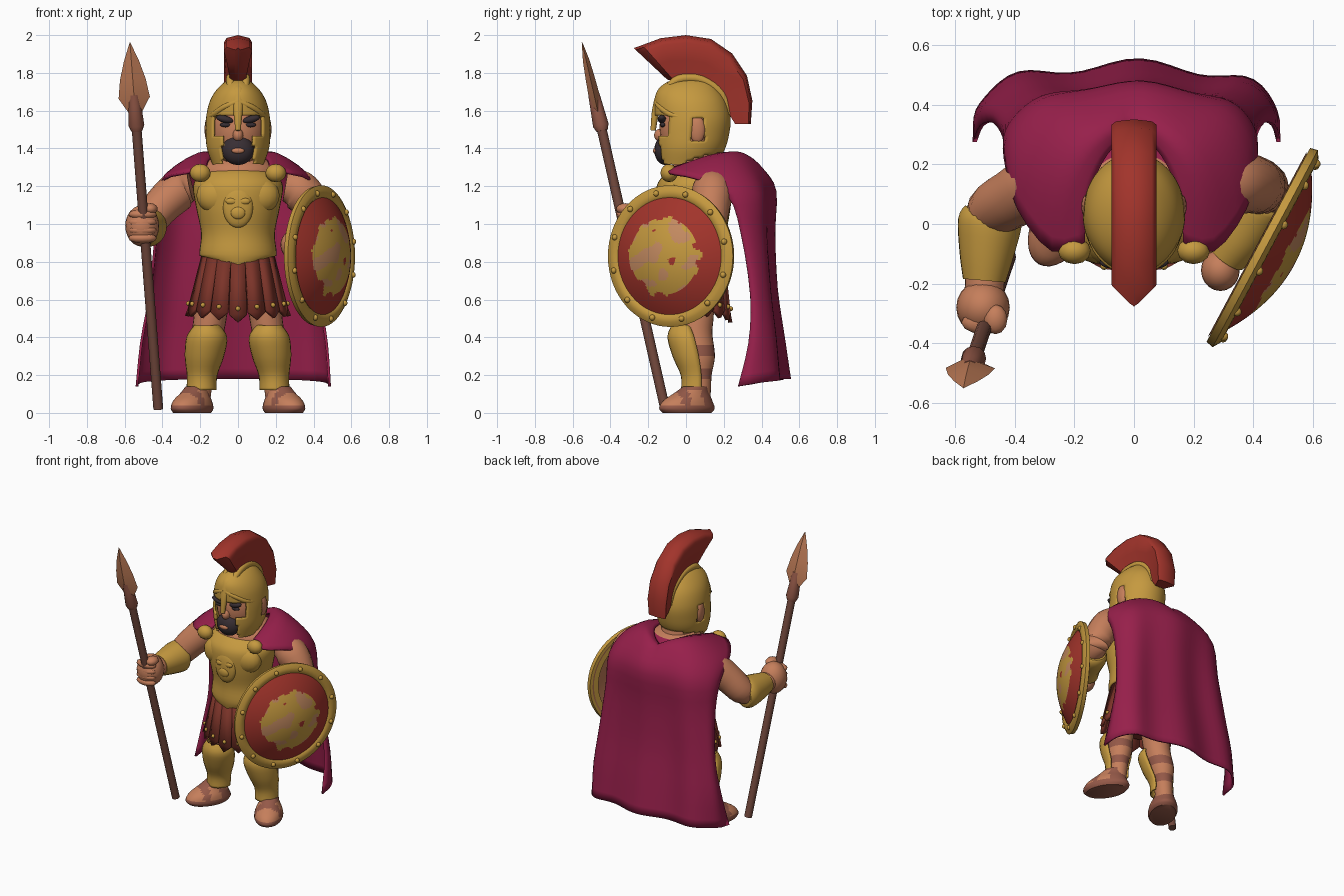
import bpy, bmesh, math
from math import sin, cos, pi
from mathutils import Vector, Matrix, Euler, noise

if "Cube" in bpy.data.objects:
    bpy.data.objects.remove(bpy.data.objects["Cube"])

def material(name, *rgb):
    m = bpy.data.materials.new(name)
    m.use_nodes = True
    m.diffuse_color = (*rgb, 1)
    m.node_tree.nodes["Principled BSDF"].inputs["Base Color"].default_value = (*rgb, 1)
    return m

GOLD = material("gold", .56, .32, .05)
SKIN = material("skin", .56, .21, .105)
RED = material("crest_red", .36, .034, .024)
CRIMSON = material("cloak_crimson", .31, .014, .07)
LEATHER = material("skirt_leather", .2, .034, .022)
WOOD = material("shaft_wood", .17, .066, .046)
SANDAL = material("sandal_brown", .3, .1, .065)
BLACK = material("beard_black", .04, .028, .034)
COPPER = material("copper", .52, .2, .095)
TAN = material("shield_tan", .56, .26, .12)

def finish(name, bm, mat, angle=45, matrix=None):
    bmesh.ops.recalc_face_normals(bm, faces=bm.faces)
    me = bpy.data.meshes.new(name)
    bm.to_mesh(me)
    bm.free()
    ob = bpy.data.objects.new(name, me)
    bpy.context.collection.objects.link(ob)
    me.materials.append(mat)
    if matrix:
        ob.matrix_world = matrix
    bpy.ops.object.select_all(action='DESELECT')
    ob.select_set(True)
    bpy.context.view_layer.objects.active = ob
    bpy.ops.object.shade_smooth_by_angle(angle=math.radians(angle))
    return ob

def bridge(name, mat, rings, caps=True, closed=True, angle=45, matrix=None):
    bm = bmesh.new()
    rows = [[bm.verts.new(p) for p in ring] for ring in rings]
    n = len(rows[0])
    for a, b in zip(rows, rows[1:]):
        for i in range(n if closed else n - 1):
            j = (i + 1) % n
            bm.faces.new((a[i], a[j], b[j], b[i]))
    if caps:
        bm.faces.new(rows[0])
        bm.faces.new(rows[-1])
    return finish(name, bm, mat, angle, matrix)

def spline(keys, steps):
    out = []
    for i in range(len(keys) - 1):
        a, b, c, d = (keys[max(0, min(len(keys) - 1, i + k))] for k in (-1, 0, 1, 2))
        for s in range(steps):
            t = s / steps
            out.append([q + .5 * t * (r - p + t * (2*p - 5*q + 4*r - w + t * (3*(q - r) + w - p)))
                        for p, q, r, w in zip(a, b, c, d)])
    return out + [list(keys[-1])]

def loft(name, mat, keys, steps=4, segs=24, tilt=False, **kw):
    """Elliptical sections (x, y, z, rx, ry), optionally turned along the path."""
    pts = spline(keys, steps)
    rings = []
    for i, (x, y, z, rx, ry) in enumerate(pts):
        d = Vector(pts[min(i + 1, len(pts) - 1)][:3]) - Vector(pts[max(i - 1, 0)][:3])
        q = Vector((0, 0, 1)).rotation_difference(d) if tilt else Euler((0, 0, 0)).to_quaternion()
        rings.append([Vector((x, y, z)) + q @ Vector((rx * cos(k * 2 * pi / segs), ry * sin(k * 2 * pi / segs), 0))
                      for k in range(segs)])
    return bridge(name, mat, rings, **kw)

def limb(name, mat, *pts):
    return loft(name, mat, [(x, y, z, r, r) for x, y, z, r in pts], tilt=True, segs=20)

def ball(name, mat, loc, size, rot=(0, 0, 0), segs=20):
    bm = bmesh.new()
    bmesh.ops.create_uvsphere(bm, u_segments=segs, v_segments=segs // 2 + 2, radius=1)
    bm.transform(Matrix.LocRotScale(Vector(loc), Euler(rot), Vector(size)))
    return finish(name, bm, mat, 60)

def paint(ob, mats, rule):
    for m in mats:
        ob.data.materials.append(m)
    for p in ob.data.polygons:
        p.material_index = rule(p.center)

def cut(ob, rule):
    bm = bmesh.new()
    bm.from_mesh(ob.data)
    bmesh.ops.delete(bm, geom=[f for f in bm.faces if rule(f.calc_center_median())], context='FACES')
    bm.to_mesh(ob.data)
    bm.free()

def thicken(ob, t, offset=1):
    m = ob.modifiers.new("thickness", 'SOLIDIFY')
    m.thickness, m.offset = t, offset

# Torso
cuirass = loft("cuirass", GOLD, [(0, .04, .77, .19, .165), (0, .04, .84, .205, .18), (0, .04, .95, .195, .175),
    (0, .04, 1.08, .22, .195), (0, .045, 1.2, .238, .2), (0, .05, 1.26, .2, .165), (0, .05, 1.29, .15, .12)], segs=40)
for v in cuirass.data.vertices:
    if v.co.z < .83:
        v.co.z += .3 * abs(v.co.x) * (.83 - v.co.z) / .06
base_of_neck = ball("shoulders_and_neck_base", SKIN, (0, .1, 1.27), (.21, .185, .1), segs=40)
paint(base_of_neck, [CRIMSON], lambda c: int(c.y > .18 and c.z < 1.335))
loft("neck", SKIN, [(0, .09, 1.28, .12, .13), (0, .06, 1.45, .11, .12)])
ball("chest_emblem", GOLD, (0, -.14, 1.09), (.08, .03, .11))
ball("emblem_muzzle", GOLD, (0, -.16, 1.06), (.04, .018, .035))
for s, side in ((1, "left"), (-1, "right")):
    ball(side + "_chest_muscle", GOLD, (s * .1, -.06, 1.15), (.12, .075, .1))
    ball(side + "_emblem_brow", GOLD, (s * .035, -.158, 1.12), (.03, .014, .018))
    ball(side + "_brooch", GOLD, (s * .2, -.09, 1.27), (.055, .045, .048), segs=12)

# Skirt with hanging leather straps
loft("skirt_lining", LEATHER, [(0, .04, .57, .215, .155), (0, .04, .83, .185, .15)])
STRAPS = 16
for i in range(STRAPS):
    a = i * 2 * pi / STRAPS - pi / 2
    low = .52 + .03 * abs(cos(a))
    def at(da, t, out=0):
        return Vector(((.185 + .075 * t + out) * cos(a + da), .04 + (.155 + .035 * t + out) * sin(a + da), .84 + (low - .84) * t))
    w = pi / STRAPS
    bm = bmesh.new()
    bm.faces.new([bm.verts.new(p) for p in (at(-w, 0), at(w, 0), at(w * .95, 1), at(0, 1.13), at(-w * .95, 1))])
    thicken(finish("skirt_strap", bm, LEATHER), .022, 0)
    ball("strap_stud", GOLD, at(0, .9, .01), (.013, .013, .013), segs=8)

# Legs, greaves and sandals
for s, side in ((1, "left"), (-1, "right")):
    leg = loft(side + "_leg", SKIN, [(s * x, y, z, rx, ry) for x, y, z, rx, ry in (
        (.2, .07, .08, .055, .06), (.19, .07, .2, .062, .066), (.18, .065, .3, .08, .088),
        (.16, .05, .42, .085, .09), (.145, .05, .52, .088, .097), (.12, .05, .68, .09, .1))], steps=6)
    paint(leg, [SANDAL], lambda c: int(abs(c.z - .325) < .03 or abs(c.z - .2) < .028))
    greave = loft(side + "_greave", GOLD, [(s * x, y, z, rx, ry) for x, y, z, rx, ry in (
        (.193, .06, .12, .072, .078), (.19, .06, .2, .073, .08), (.178, .04, .3, .096, .103),
        (.165, .015, .4, .1, .105), (.165, .0, .46, .06, .07))], caps=False)
    cut(greave, lambda c: c.y > .083 - max(0, c.z - .22) * .24)
    thicken(greave, .008)
    ball(side + "_knee_guard", GOLD, (s * .168, -.045, .41), (.06, .048, .05))
    foot = loft(side + "_sandal_foot", SKIN, [(0, 0, 0, .085, .14), (0, 0, .025, .095, .16), (0, .005, .065, .088, .14),
        (0, .03, .105, .068, .1), (0, .055, .14, .058, .07)], steps=5, segs=32,
        matrix=Matrix.LocRotScale(Vector((s * .243, .005, 0)), Euler((0, 0, s * .5)), None))
    paint(foot, [SANDAL], lambda c: int(c.z < .04 or c.z > .118 or c.y > .05 or -.07 < c.y < -.02))

# Arms
limb("right_upper_arm", SKIN, (-.25, .14, 1.2, .08), (-.31, .14, 1.18, .108), (-.4, .09, 1.1, .1), (-.475, .04, 1.01, .09), (-.485, -.03, .98, .07))
limb("right_bracer", GOLD, (-.478, .03, .985, .09), (-.484, .005, .985, .108), (-.495, -.1, .985, .092), (-.503, -.19, .985, .072))
limb("right_wrist", SKIN, (-.5, -.17, .985, .066), (-.505, -.26, .985, .066))
ball("right_fist", SKIN, (-.507, -.28, .99), (.09, .092, .11))
for i in range(4):
    ball("right_finger", SKIN, (-.505, -.33, .925 + .042 * i), (.075, .04, .028), segs=12)
ball("right_thumb", SKIN, (-.465, -.32, 1.08), (.04, .05, .03), segs=12)
limb("left_upper_arm", SKIN, (.25, .14, 1.2, .08), (.32, .14, 1.18, .108), (.39, .135, 1.1, .1), (.435, .11, .98, .088), (.4, .04, .95, .07))
limb("left_bracer", GOLD, (.425, .09, .955, .085), (.41, .06, .945, .1), (.36, -.04, .925, .085), (.31, -.11, .9, .07))
ball("left_fist", SKIN, (.29, -.155, .89), (.065, .07, .075))

# Head and face
ball("head", SKIN, (0, .02, 1.5), (.15, .162, .2))
ball("nose", SKIN, (0, -.135, 1.47), (.028, .034, .035))
ball("beard", BLACK, (0, -.11, 1.39), (.085, .058, .078))
ball("mouth", SKIN, (0, -.163, 1.388), (.034, .012, .015))
for s, side in ((1, "left"), (-1, "right")):
    ball(side + "_eye", BLACK, (s * .065, -.122, 1.525), (.03, .015, .013))
    ball(side + "_brow", BLACK, (s * .07, -.128, 1.555), (.047, .022, .019), (0, -s * .25, 0))
    ball(side + "_ear", SKIN, (s * .155, .06, 1.5), (.022, .042, .072))

# Helmet with face and ear openings
helmet = loft("helmet", GOLD, [(0, .0, 1.32, .122, .14), (0, .02, 1.4, .15, .172), (0, .03, 1.48, .157, .185),
    (0, .035, 1.56, .155, .187), (0, .025, 1.64, .138, .178), (0, .015, 1.7, .104, .152),
    (0, .02, 1.745, .055, .1), (0, .03, 1.755, .01, .01)], steps=6, segs=64)
cut(helmet, lambda c: (c.y < 0 and (abs(c.x) < .078 and c.z < 1.5 or abs(c.x) < .118 and 1.465 < c.z < 1.58))
    or (c.y > .0 and c.z < 1.34 + .25 * c.y) or (.03 < c.y < .09 and 1.44 < c.z < 1.565))
thicken(helmet, .014)
loft("helmet_nose_ridge", GOLD, [(0, -.1, 1.715, .04, .03), (0, -.132, 1.69, .035, .025), (0, -.16, 1.6, .025, .02),
    (0, -.174, 1.495, .014, .014)], tilt=True)
for s, side in ((1, "left"), (-1, "right")):
    limb(side + "_helmet_brow", GOLD, (0, -.155, 1.65, .016), (s * .07, -.137, 1.62, .016), (s * .125, -.08, 1.58, .016), (s * .158, .0, 1.56, .008))
    limb(side + "_crest_holder", GOLD, (s * .035, -.1, 1.71, .02), (s * .04, -.04, 1.765, .024), (s * .036, .08, 1.765, .024),
         (s * .034, .19, 1.69, .02), (s * .03, .225, 1.58, .014))

# Crest: inner and outer edge of the fan and its width, with a rounded section
fan = [(-.1, 1.765, -.27, 1.925, .25), (-.06, 1.755, -.225, 1.94, 1), (-.04, 1.755, -.13, 1.975, 1), (0, 1.745, 0, 1.99, 1),
       (.07, 1.735, .13, 1.97, 1), (.14, 1.7, .24, 1.895, 1), (.2, 1.64, .318, 1.78, 1), (.235, 1.57, .347, 1.65, 1), (.26, 1.53, .34, 1.53, .9)]
section = [(-.04, 0), (.04, 0), (.058, .5), (.075, .88), (.06, .98), (0, 1.04), (-.06, .98), (-.075, .88), (-.058, .5)]
bridge("helmet_crest", RED, [[(x * k, a + (c - a) * t, b + (d - b) * t) for x, t in section] for a, b, c, d, k in fan], angle=50)

# Cloak rows: half width, edge y, back y, back z, edge z, shoulder rise
rows = spline([(.165, -.06, .295, 1.3, 1.3, .055), (.27, -.09, .34, 1.325, 1.27, .065), (.38, .05, .41, 1.27, 1.24, .035),
    (.42, .22, .465, 1.17, 1.15, 0), (.42, .29, .455, .95, .95, 0), (.45, .34, .465, .66, .62, 0),
    (.49, .33, .5, .4, .37, 0), (.51, .275, .53, .18, .14, 0)], 3)
sheet = []
for r, (w, ye, yb, zb, ze, rise) in enumerate(rows):
    v = r / (len(rows) - 1)
    line = []
    for k in range(33):
        u = k / 16 - 1
        c = max(0, cos(u * pi / 2)) ** (1 - .5 * v)
        fold = .02 * v * sin(u * 11 + 1) * c
        line.append((w * sin(u * pi / 2) - .025 * v, ye + (yb - ye) * c + fold, ze + (zb - ze) * c + rise * sin(pi * abs(u))))
    sheet.append(line)
cloak = bridge("cloak", CRIMSON, sheet, caps=False, closed=False, angle=80)
thicken(cloak, .014, 0)

# Shield
normal = Vector((.88, -.47, 0)).normalized()
place = Matrix.Translation((.43, -.077, .83)) @ Vector((0, 0, 1)).rotation_difference(normal).to_matrix().to_4x4()
dome = [(0, 0, .11 * (1 - (i / 30) ** 2) + .014, .32 * i / 30 + .001, .32 * i / 30 + .001) for i in range(31)]
face = loft("shield_face", RED, dome, steps=1, segs=96, caps=False, matrix=place)

def emblem(c):
    n = noise.noise(Vector((c.x * 14, c.y * 14, 3)))
    if Vector((c.x, c.y)).length > .205 + .035 * n:
        return 0
    m = noise.noise(Vector((c.x * 11, c.y * 11, 8)))
    return 2 if m > .1 else 0 if m < -.44 else 1

paint(face, [GOLD, TAN], emblem)
loft("shield_inside", COPPER, [(0, 0, z * .6 - .027, r * 1.1, r * 1.1) for x, y, z, r, b in dome], steps=1, segs=48, caps=False, matrix=place)
loft("shield_rim", GOLD, [(0, 0, h, r, r) for h, r in ((-.015, .308), (.02, .308), (.03, .32), (.028, .35),
    (.012, .375), (-.014, .369), (-.015, .308))], steps=1, segs=64, caps=False, matrix=place)
for i in range(12):
    a = i * pi / 6 + .26
    ball("shield_rivet", GOLD, place @ Vector((.34 * cos(a), .34 * sin(a), .028)), (.016, .016, .016), segs=10)

# Spear
base, tip = Vector((-.422, -.11, .02)), Vector((-.572, -.55, 1.96))
length = (tip - base).length
along = Matrix.Translation(base) @ Vector((0, 0, 1)).rotation_difference(tip - base).to_matrix().to_4x4()
for name, mat, keys, segs in (
    ("spear_shaft", WOOD, ((0, .026, .026), (1.6, .026, .026)), 12),
    ("spear_socket", SANDAL, ((-.48, .03, .03), (-.45, .042, .042), (-.34, .034, .034), (-.28, .03, .03)), 12),
    ("spear_head", COPPER, ((-.38, .035, .028), (-.3, .083, .03), (-.2, .068, .025), (-.1, .04, .018), (0, .002, .002)), 4)):
    shift = 0 if keys[0][0] == 0 else length
    loft(name, mat, [(0, 0, z + shift, rx, ry) for z, rx, ry in keys], steps=1, segs=segs, angle=30, matrix=along)
